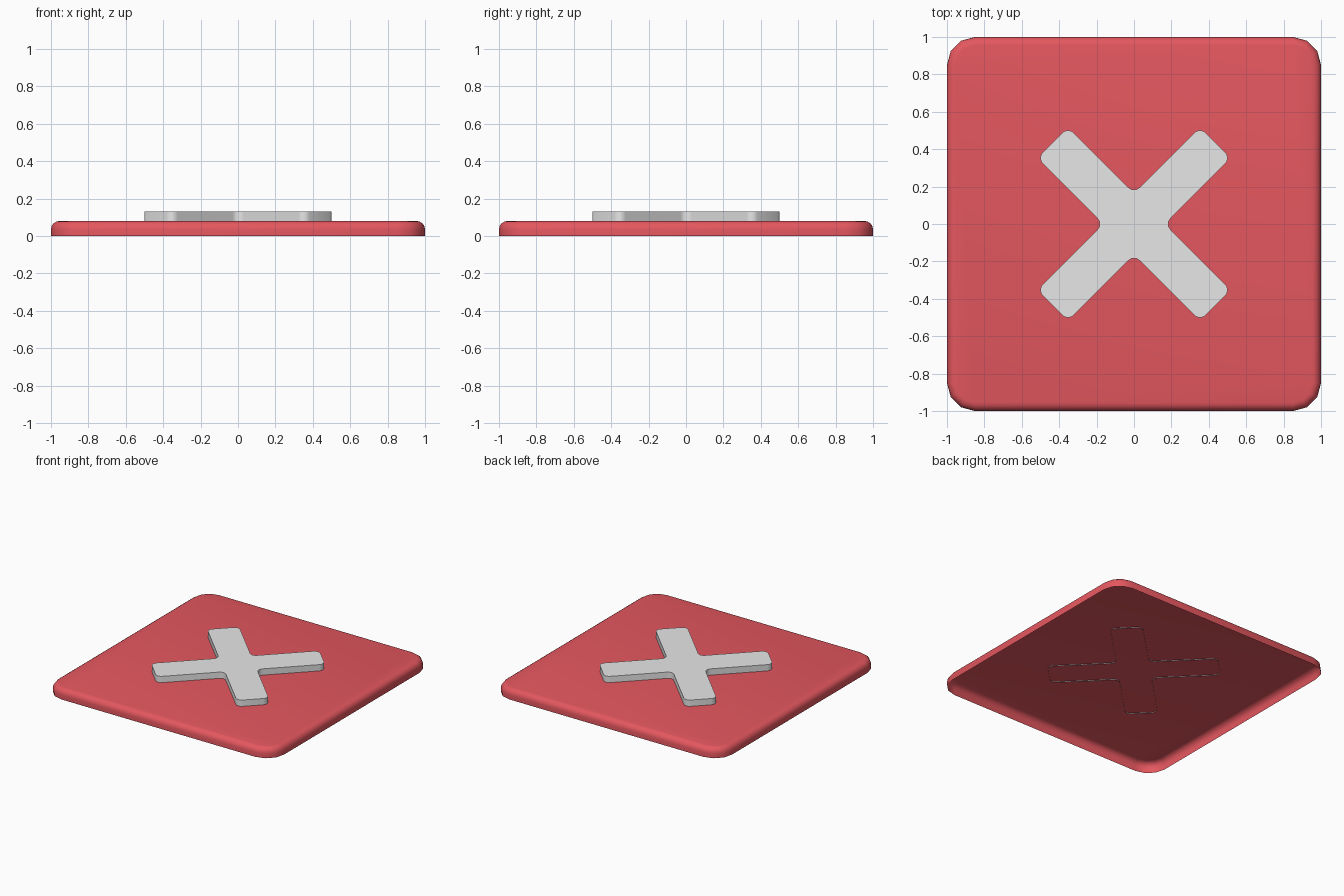
import bpy, bmesh, math
from mathutils import Vector

if "Cube" in bpy.data.objects:
    bpy.data.objects.remove(bpy.data.objects["Cube"])


def material(name, rgb):
    m = bpy.data.materials.new(name)
    m.diffuse_color = (*rgb, 1)
    m.use_nodes = True
    m.node_tree.nodes["Principled BSDF"].inputs["Base Color"].default_value = m.diffuse_color
    return m


def fillet(corners, r, segs):
    """Round every 90 degree corner of a closed polygon, convex or concave."""
    out = []
    n = len(corners)
    for i, c in enumerate(corners):
        u = (corners[i - 1] - c).normalized()
        v = (corners[(i + 1) % n] - c).normalized()
        centre = c + (u + v) * r
        for k in range(segs + 1):
            a = math.pi / 2 * k / segs
            out.append(centre - v * r * math.cos(a) - u * r * math.sin(a))
    return out


def shell(name, rings, mat, angle):
    """Stack of (outline, z) rings, capped on top and open underneath."""
    bm = bmesh.new()
    loops = [[bm.verts.new((p.x, p.y, z)) for p in pts] for pts, z in rings]
    for a, b in zip(loops, loops[1:]):
        n = len(a)
        for i in range(n):
            j = (i + 1) % n
            bm.faces.new((a[i], a[j], b[j], b[i]))
    bm.faces.new(loops[-1])
    me = bpy.data.meshes.new(name)
    bm.to_mesh(me)
    bm.free()
    me.materials.append(mat)
    ob = bpy.data.objects.new(name, me)
    bpy.context.collection.objects.link(ob)
    bpy.ops.object.select_all(action='DESELECT')
    ob.select_set(True)
    bpy.context.view_layer.objects.active = ob
    bpy.ops.object.shade_smooth_by_angle(angle=math.radians(angle))
    return ob


red = material("red", (0.78, 0.096, 0.115))
grey = material("light grey", (0.8, 0.8, 0.8))


# Tile: rounded square with a rounded top edge
def square(inset):
    h = 1 - inset
    pts = [Vector(p) for p in ((h, h), (-h, h), (-h, -h), (h, -h))]
    return fillet(pts, 0.15 - inset, 3)


R, H = 0.045, 0.08
rings = [(square(0), 0)]
for k in range(5):
    a = math.pi / 2 * k / 4
    rings.append((square(R * (1 - math.cos(a))), H - R + R * math.sin(a)))
shell("tile", rings, red, 60)

# Cross: four arms turned by 45 degrees, all corners rounded
W, L = 0.117, 0.616
corners = []
for q in range(4):
    a = math.pi / 4 + q * math.pi / 2
    d = Vector((math.cos(a), math.sin(a)))
    s = Vector((-d.y, d.x))
    corners += [d * L - s * W, d * L + s * W, d * W + s * W]
outline = fillet(corners, 0.042, 4)
shell("cross", [(outline, 0.075), (outline, 0.13)], grey, 40)
